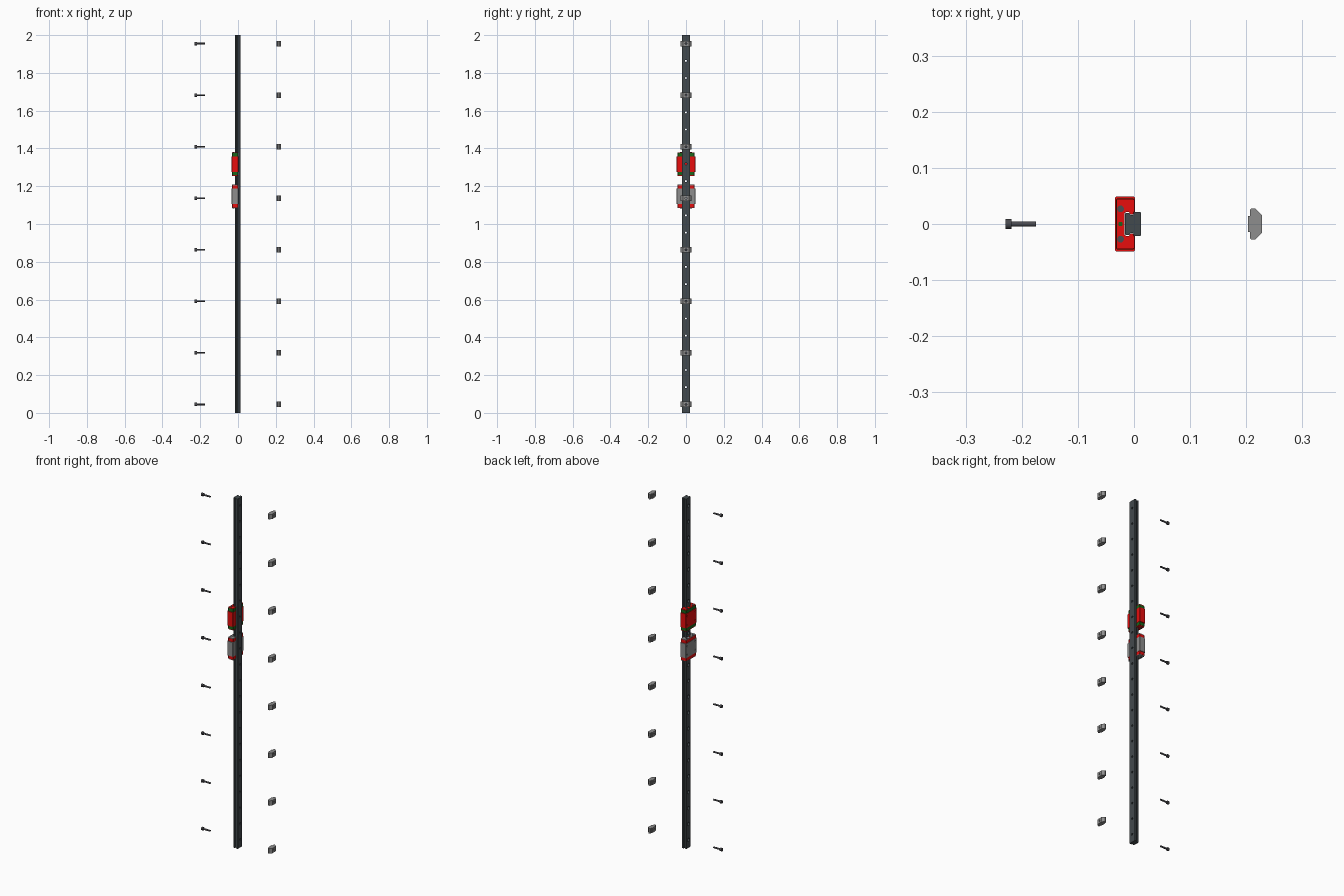
import bpy, bmesh, math
from mathutils import Matrix, Vector

if "Cube" in bpy.data.objects:
    bpy.data.objects.remove(bpy.data.objects["Cube"])


def material(name, rgb):
    m = bpy.data.materials.new(name)
    m.diffuse_color = (*rgb, 1)
    m.use_nodes = True
    m.node_tree.nodes["Principled BSDF"].inputs["Base Color"].default_value = m.diffuse_color
    return m


DARK = material("dark_steel", (0.055, 0.068, 0.075))
BOLT = material("bolt_steel", (0.07, 0.07, 0.08))
STEEL = material("steel", (0.27, 0.27, 0.27))
RED = material("red", (0.8, 0.004, 0.004))
GREEN = material("green", (0.01, 0.13, 0.01))


def finish(bm, name, mat, smooth=False):
    bmesh.ops.recalc_face_normals(bm, faces=bm.faces)
    me = bpy.data.meshes.new(name)
    bm.to_mesh(me)
    bm.free()
    ob = bpy.data.objects.new(name, me)
    bpy.context.collection.objects.link(ob)
    if mat:
        me.materials.append(mat)
    if smooth:
        smooth_edges(ob)
    return ob


def activate(ob):
    bpy.ops.object.select_all(action='DESELECT')
    ob.select_set(True)
    bpy.context.view_layer.objects.active = ob


def smooth_edges(ob):
    activate(ob)
    bpy.ops.object.shade_smooth_by_angle(angle=math.radians(35))


def extrude(name, half, z0, z1, mat):
    """Mirror a half profile (x, +y) across y = 0 and extrude it along z."""
    pts = half + [(x, -y) for x, y in reversed(half)]
    bm = bmesh.new()
    face = bm.faces.new([bm.verts.new((x, y, z0)) for x, y in pts])
    res = bmesh.ops.extrude_face_region(bm, geom=[face])
    verts = [g for g in res['geom'] if isinstance(g, bmesh.types.BMVert)]
    bmesh.ops.translate(bm, verts=verts, vec=(0, 0, z1 - z0))
    return finish(bm, name, mat)


def add_cyl(bm, a, b, r, n=20):
    a, b = Vector(a), Vector(b)
    rot = (b - a).to_track_quat('Z', 'Y').to_matrix().to_4x4()
    bmesh.ops.create_cone(bm, cap_ends=True, segments=n, radius1=r, radius2=r,
                          depth=(b - a).length,
                          matrix=Matrix.Translation((a + b) / 2) @ rot)


def cylinders(name, items, mat=None, smooth=True):
    bm = bmesh.new()
    for it in items:
        add_cyl(bm, *it)
    return finish(bm, name, mat, smooth)


def cut(ob, items):
    cutter = cylinders("cutter", items, None, False)
    cutter.hide_render = True
    mod = ob.modifiers.new("holes", 'BOOLEAN')
    mod.operation, mod.solver, mod.object = 'DIFFERENCE', 'EXACT', cutter
    activate(ob)
    bpy.ops.object.modifier_apply(modifier=mod.name)
    bpy.data.objects.remove(cutter)
    smooth_edges(ob)


# Rail: waisted profile with a row of counterbored through holes
Z0, PITCH = 0.045, 1.91 / 21
holes = [Z0 + i * PITCH for i in range(22)]
rail = extrude("rail", [(-0.016, 0.018), (-0.014, 0.020), (-0.009, 0.020), (-0.006, 0.016),
                        (-0.002, 0.016), (0.001, 0.0215), (0.011, 0.0215), (0.0125, 0.020)],
               0, 2, DARK)
cut(rail, [((-0.03, 0, z), (0.03, 0, z), 0.0055) for z in holes])
cut(rail, [((-0.03, 0, z), (-0.004, 0, z), 0.0095) for z in holes])


def carriage_half(x0, x1, w):
    """Half of a U profile that wraps the rail head."""
    c = 0.002
    return [(x0, w - c), (x0 + c, w), (x1 - c, w), (x1, w - c), (x1, 0.022),
            (0 - 0.002, 0.017), (-0.006, 0.017), (-0.009, 0.021), (-0.0145, 0.021),
            (-0.017, 0.019)]


def carriage(prefix, zc, body_mat, cap_mat, plate_mat):
    def part(name, x0, x1, w, a, b, mat):
        return extrude(f"{prefix}_{name}", carriage_half(x0, x1, w), zc + a, zc + b, mat)

    # Main block with four mounting holes
    body = part("carriage_body", -0.034, 0.002, 0.049, -0.041, 0.041, body_mat)
    cut(body, [((-0.05, y, zc + z), (-0.022, y, zc + z), 0.004)
               for y in (-0.037, 0.037) for z in (-0.025, 0.025)])
    # End caps, seal plates, screws and grease nipples at both ends
    for s, end in ((1, "top"), (-1, "bottom")):
        a, b = sorted((s * 0.041, s * 0.0585))
        part(f"end_cap_{end}", -0.032, 0.001, 0.045, a, b, cap_mat)
        a, b = sorted((s * 0.0585, s * 0.0625))
        part(f"seal_plate_{end}", -0.0315, 0.0005, 0.0445, a, b, plate_mat)
        z1, z2 = zc + s * 0.061, zc + s * 0.064
        cylinders(f"{prefix}_seal_screws_{end}",
                  [((-0.024, y, z1), (-0.024, y, z2), 0.006) for y in (-0.027, 0.027)], BOLT)
        cylinders(f"{prefix}_grease_nipple_{end}",
                  [((-0.024, 0, z1), (-0.024, 0, z2), 0.004)], cap_mat)


carriage("upper", 1.317, RED, GREEN, RED)
carriage("lower", 1.146, STEEL, RED, STEEL)

# Exploded bolts and slot nuts at every third hole
for i, z in enumerate(holes[::3]):
    bolt = cylinders(f"bolt_head_{i + 1}", [((-0.229, 0, z), (-0.218, 0, z), 0.009, 24)], BOLT)
    cut(bolt, [((-0.24, 0, z), (-0.223, 0, z), 0.005, 6)])
    cylinders(f"bolt_shank_{i + 1}", [((-0.2185, 0, z), (-0.175, 0, z), 0.0047)], BOLT)
    nut = extrude(f"slot_nut_{i + 1}", [(0.203, 0.014), (0.207, 0.014), (0.207, 0.026),
                                       (0.209, 0.028), (0.216, 0.028), (0.228, 0.016)],
                  z - 0.014, z + 0.014, STEEL)
    cut(nut, [((0.19, 0, z), (0.24, 0, z), 0.005)])
